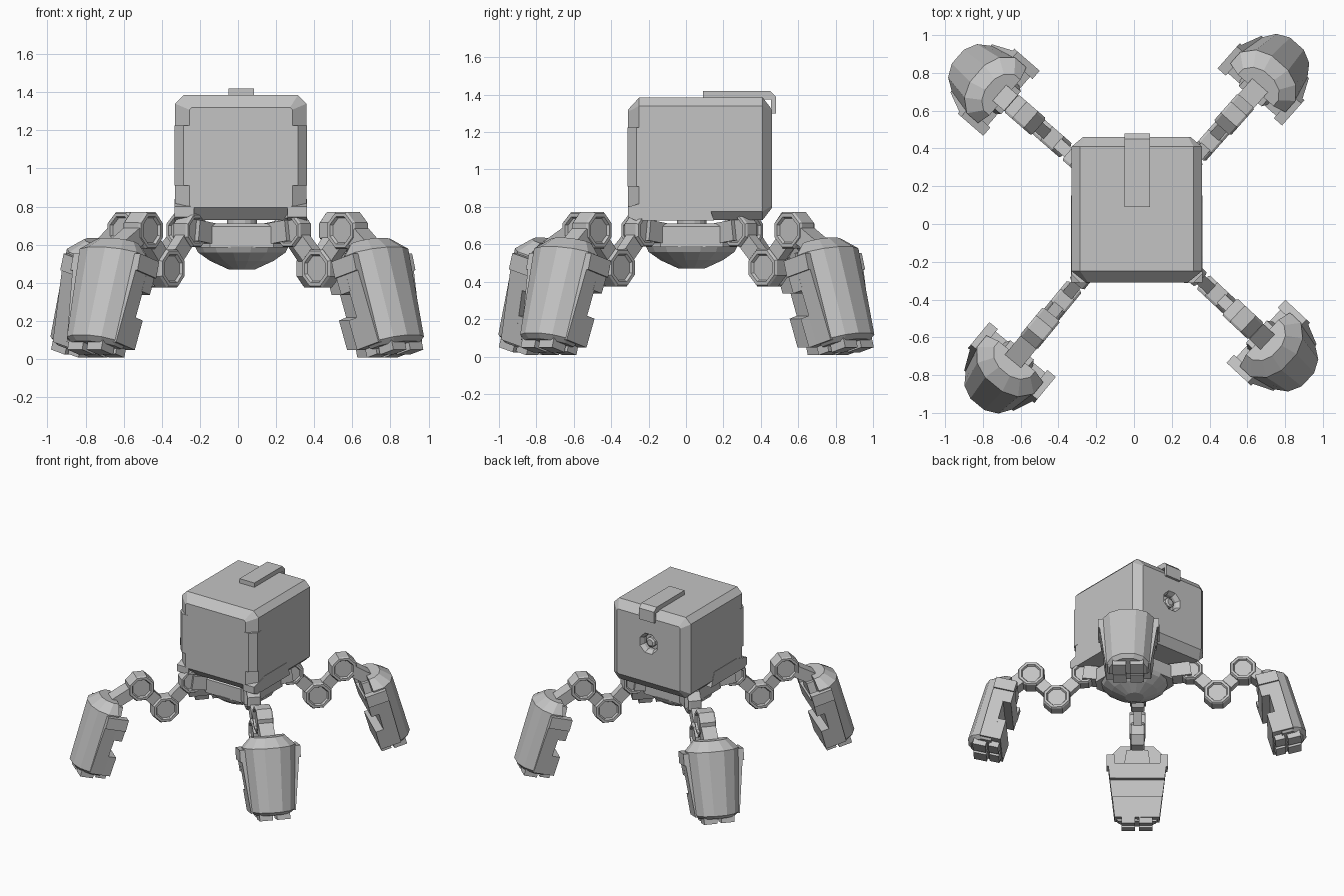
import bpy, bmesh
from math import sin, cos, pi, radians
from mathutils import Matrix, Vector

cube = bpy.data.objects.get("Cube")
if cube:
    bpy.data.objects.remove(cube, do_unlink=True)

GREY = (0.55, 0.55, 0.55, 1.0)
mat = bpy.data.materials.new("plain grey")
mat.use_nodes = True
mat.diffuse_color = GREY
mat.node_tree.nodes["Principled BSDF"].inputs["Base Color"].default_value = GREY

T = Matrix.Translation
I = Matrix.Identity(4)


def loft(name, rings, matrix=I):
    """Skin a stack of equal-length rings and cap both ends."""
    bm = bmesh.new()
    loops = [[bm.verts.new(p) for p in ring] for ring in rings]
    n = len(loops[0])
    for a, b in zip(loops, loops[1:]):
        for i in range(n):
            j = (i + 1) % n
            bm.faces.new((a[i], a[j], b[j], b[i]))
    bm.faces.new(loops[0])
    bm.faces.new(loops[-1])
    bmesh.ops.recalc_face_normals(bm, faces=bm.faces)
    mesh = bpy.data.meshes.new(name)
    bm.to_mesh(mesh)
    bm.free()
    mesh.transform(matrix)
    mesh.materials.append(mat)
    obj = bpy.data.objects.new(name, mesh)
    bpy.context.collection.objects.link(obj)
    return obj


def rect(x0, x1, y0, y1, z):
    return [(x0, y0, z), (x1, y0, z), (x1, y1, z), (x0, y1, z)]


def box(name, x0, x1, y0, y1, z0, z1, matrix=I):
    return loft(name, [rect(x0, x1, y0, y1, z0), rect(x0, x1, y0, y1, z1)], matrix)


def extrude_x(name, profile, x0, x1):
    return loft(name, [[(x, y, z) for y, z in profile] for x in (x0, x1)])


def circle_y(r, y, n=8):
    return [(r * cos((i + .5) * 2 * pi / n), y, r * sin((i + .5) * 2 * pi / n)) for i in range(n)]


def circle_z(r, z, n=16):
    return [(r * cos((i + .5) * 2 * pi / n), r * sin((i + .5) * 2 * pi / n), z) for i in range(n)]


# ---- head: chamfered cube with a round port in the back
def head_ring(y, inset_x, inset_z, c):
    x0, x1, z0, z1 = -.33 + inset_x, .36 - inset_x, .73 + inset_z, 1.385 - inset_z
    return [(x0 + c, y, z0), (x1 - c, y, z0), (x1, y, z0 + c), (x1, y, z1 - c),
            (x1 - c, y, z1), (x0 + c, y, z1), (x0, y, z1 - c), (x0, y, z0 + c)]


head = loft("head", [head_ring(-.31, .075, .065, .012), head_ring(-.25, 0, 0, .045),
                     head_ring(.41, 0, 0, .045), head_ring(.46, .06, .065, .012)])
port_place = T((.015, .46, 1.11))
cutter = loft("port_cutter", [circle_y(.065, -.06), circle_y(.065, -.03),
                              circle_y(.085, 0), circle_y(.085, .05)], port_place)
cut = head.modifiers.new("port", 'BOOLEAN')
cut.operation = 'DIFFERENCE'
cut.object = cutter
cut.solver = 'EXACT'
bpy.context.view_layer.update()
cut_mesh = bpy.data.meshes.new_from_object(head.evaluated_get(bpy.context.evaluated_depsgraph_get()))
head.modifiers.clear()
head.data = cut_mesh
bpy.data.objects.remove(cutter, do_unlink=True)
loft("port_core", [circle_y(.04, -.08), circle_y(.04, -.03), circle_y(.025, -.02)], port_place)

# top strap folding over the back edge
extrude_x("top_strap", [(.09, 1.375), (.09, 1.42), (.45, 1.42), (.48, 1.39),
                        (.48, 1.30), (.455, 1.30), (.455, 1.375)], -.05, .085)

# corner guards and lower side flaps
for side, name in ((-1, "right"), (1, "left")):
    outline = [(.25, -.312), (.30, -.312), (.347, -.265), (.347, -.22), (.25, -.22)]
    loft(name + "_corner_guard",
         [[(.015 + side * x, y, z) for x, y in outline] for z in (.91, 1.225)])
    x0, x1 = sorted((.015 + side * .245, .015 + side * .348))
    extrude_x(name + "_lower_flap", [(-.31, .745), (-.31, .80), (-.17, .84),
                                     (.11, .84), (.15, .728), (-.27, .728)], x0, x1)

# ---- hub under the head
hub_place = T((.02, .03, 0))
loft("neck", [circle_z(.08, .68), circle_z(.08, .74)], hub_place)


def cut_square(h, c, z):
    return [(h, -c, z), (h, c, z), (c, h, z), (-c, h, z), (-h, c, z), (-h, -c, z), (-c, -h, z), (c, -h, z)]


loft("hub", [cut_square(.24, .167, .585), cut_square(.24, .167, .695),
             cut_square(.22, .15, .71)], hub_place)
loft("hub_bowl", [circle_z(.25, .59), circle_z(.235, .56), circle_z(.17, .515),
                  circle_z(.07, .47)], hub_place)


# ---- leg pieces, in a frame with x outward, y sideways, z up
def joint(name, r, z, radius, width, m):
    h = width / 2
    rings = [circle_y(radius * k, y) for k, y in
             ((.66, .015 - h), (.74, -h), (.92, -h), (1, .012 - h),
              (1, h - .012), (.92, h), (.74, h), (.66, h - .015))]
    loft(name, rings, m @ T((r, 0, z)))


def bar(name, a, b, thick, width, m):
    """Straight link between two points of the leg plane."""
    a, b = Vector((a[0], 0, a[1])), Vector((b[0], 0, b[1]))
    d = (b - a).normalized()
    n = Vector((-d.z, 0, d.x)) * thick / 2
    s = Vector((0, width / 2, 0))
    loft(name, [[p + n + s, p + n - s, p - n - s, p - n + s] for p in (a, b)], m)


def plate(name, t0, t1, s0, w0, s1, w1, m):
    """Tapered slab across the foot, s measured down from its top."""
    loft(name, [rect(t0, t1, -w0, w0, -s0), rect(t0, t1, -w1, w1, -s1)], m)


def foot_ring(half, depth, s, back=.04):
    right = [(back, -half), (depth * .55, -half), (depth * .85, -half * .72), (depth, -half * .3)]
    pts = right + [(t, -w) for t, w in reversed(right)]
    return [(t, w, -s) for t, w in pts]


HIP, KNEE, ANKLE = (.36, .675), (.56, .475), (.75, .675)


def leg(name, corner, yaw, leg_out, foot_out):
    m = (hub_place @ Matrix.Rotation(radians(corner), 4, 'Z') @ T((.3, 0, 0))
         @ Matrix.Rotation(radians(yaw - corner), 4, 'Z') @ T((leg_out - .3, 0, 0)))
    bar(name + "_hip_mount", (.14, .645), HIP, .11, .12, m)
    joint(name + "_hip_joint", *HIP, .095, .10, m)
    bar(name + "_upper_link", HIP, KNEE, .09, .062, m)
    joint(name + "_knee_joint", *KNEE, .108, .10, m)
    bar(name + "_lower_link", KNEE, ANKLE, .09, .062, m)
    joint(name + "_ankle_joint", *ANKLE, .105, .12, m)
    bar(name + "_foot_stem", (ANKLE[0] + .07, .65), (.93 + foot_out, .57), .09, .11, m)

    # foot: faceted outer shell leaning outward
    f = m @ T((.865 + foot_out, 0, .605)) @ Matrix.Rotation(radians(-15.5), 4, 'Y')
    loft(name + "_foot_shell", [foot_ring(.125, .15, .01), foot_ring(.195, .222, .08),
                                foot_ring(.162, .23, .56), foot_ring(.14, .20, .585)], f)
    # wide side slab, then inner plates with a gap between them
    plate(name + "_foot_side_slab", .03, .13, .155, .218, .57, .168, f)
    plate(name + "_foot_upper_plate", -.03, .04, .155, .218, .27, .205, f)
    plate(name + "_foot_lower_plate", -.03, .04, .41, .187, .57, .168, f)
    plate(name + "_foot_top_block", -.015, .05, .05, .08, .17, .10, f)
    for side in (-1, 1):
        # corner tabs above the slab, toes below the shell
        a, b = sorted((side * .17, side * .228))
        box(name + "_foot_tab", -.03, .13, a, b, -.18, -.09, f)
        a, b = sorted((side * .015, side * .115))
        box(name + "_toe", .075, .175, a, b, -.625, -.56, f)
        box(name + "_heel", -.02, .055, a, b, -.615, -.56, f)


for spec in (("front_left_leg", -45, -43, .02, -.015), ("front_right_leg", 225, 230.5, .03, .035),
             ("back_left_leg", 45, 48.5, 0, .015), ("back_right_leg", 135, 139, .06, -.015)):
    leg(*spec)
